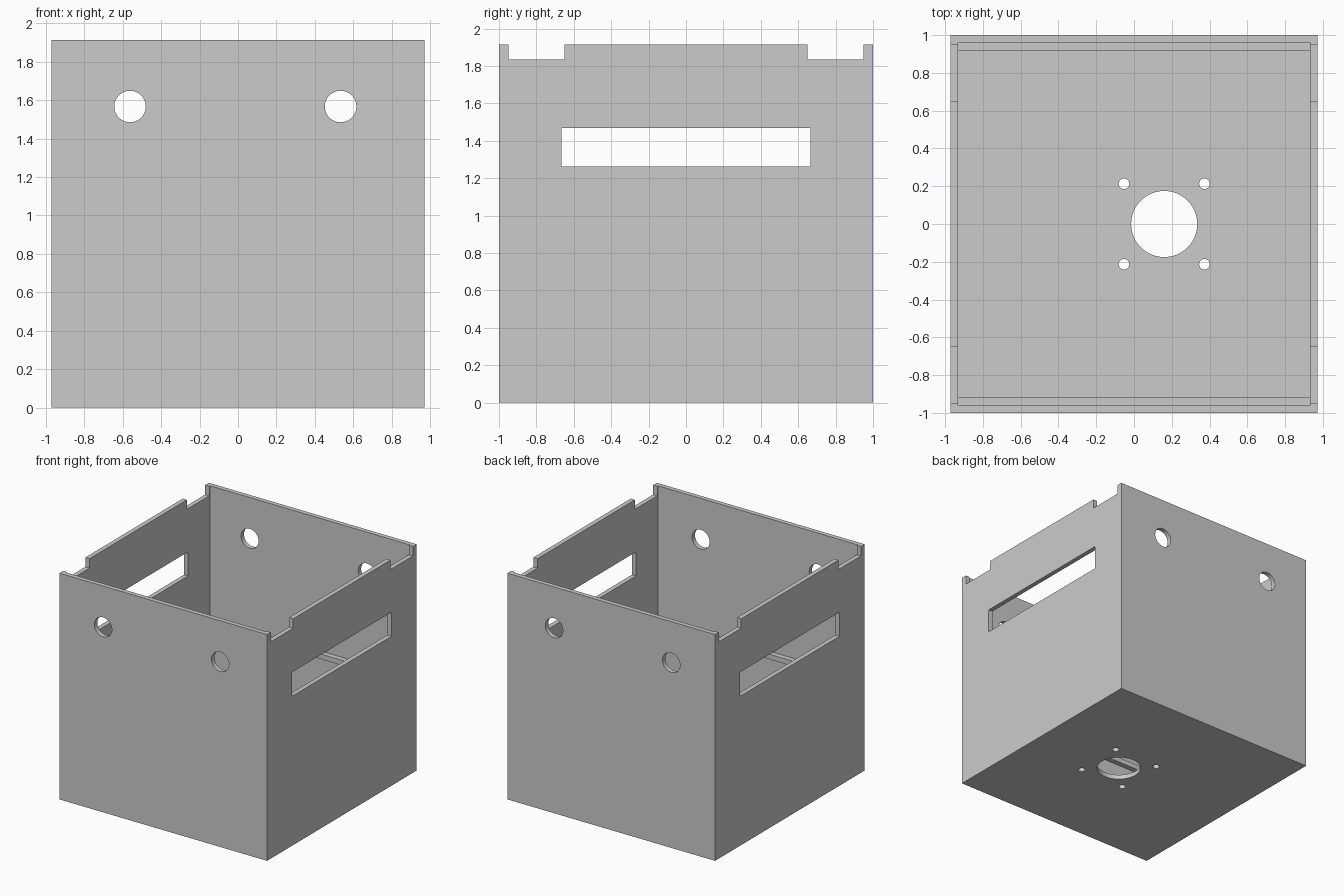
import bpy
from math import pi

if "Cube" in bpy.data.objects:
    bpy.data.objects.remove(bpy.data.objects["Cube"], do_unlink=True)

grey = bpy.data.materials.new("light grey")
grey.use_nodes = True
colour = (0.6, 0.6, 0.6, 1)
grey.diffuse_color = colour
grey.node_tree.nodes["Principled BSDF"].inputs["Base Color"].default_value = colour

# Overall dimensions
X, Y, Z = 0.972, 1.0, 1.914
WALL = 0.039
IX, IY = X - WALL, Y - WALL


def box(name, x, y, z):
    """Box from (min, max) ranges along each axis."""
    ranges = (x, y, z)
    bpy.ops.mesh.primitive_cube_add(size=1, location=[(a + b) / 2 for a, b in ranges])
    ob = bpy.context.object
    ob.name = name
    ob.scale = [b - a for a, b in ranges]
    bpy.ops.object.transform_apply(location=True, rotation=True, scale=True)
    ob.data.materials.append(grey)
    return ob


def rod(name, radius, length, location, rotation=(0, 0, 0)):
    bpy.ops.mesh.primitive_cylinder_add(vertices=48, radius=radius, depth=length,
                                        location=location, rotation=rotation)
    ob = bpy.context.object
    ob.name = name
    ob.data.materials.append(grey)
    return ob


def cut(target, cutter):
    cutter.hide_render = True
    mod = target.modifiers.new("cut", 'BOOLEAN')
    mod.operation = 'DIFFERENCE'
    mod.solver = 'EXACT'
    mod.object = cutter
    bpy.context.view_layer.objects.active = target
    bpy.ops.object.modifier_apply(modifier=mod.name)
    bpy.data.objects.remove(cutter, do_unlink=True)


# Open-topped enclosure
body = box("enclosure", (-X, X), (-Y, Y), (0, Z))
cut(body, box("cavity", (-IX, IX), (-IY, IY), (WALL, Z + 0.5)))

# Long slot through both side walls
cut(body, box("slot", (-2, 2), (-0.666, 0.666), (1.264, 1.468)))

# Notches in the side wall rims
for y in ((-0.95, -0.65), (0.65, 0.95)):
    cut(body, box("notch", (-2, 2), y, (1.834, Z + 0.5)))

# Round holes through the front and back walls
for x in (-0.562, 0.534):
    cut(body, rod("wall_hole", 0.082, 3, (x, 0, 1.567), (pi / 2, 0, 0)))

# Floor opening with four screw holes
CX, OFF = 0.16, 0.213
cut(body, rod("floor_hole", 0.175, 0.4, (CX, 0, 0)))
for sx in (-1, 1):
    for sy in (-1, 1):
        cut(body, rod("screw_hole", 0.028, 0.4, (CX + sx * OFF, sy * OFF, 0)))

# Support ledges inside the front and back walls
for name, s in (("front_ledge", -1), ("back_ledge", 1)):
    box(name, (-IX, IX), sorted((s * 0.917, s * (IY + 0.005))), (0.75, 0.793))

# Smooth hole walls, crisp edges elsewhere
bpy.ops.object.select_all(action='DESELECT')
body.select_set(True)
bpy.context.view_layer.objects.active = body
bpy.ops.object.shade_smooth_by_angle(angle=pi / 6)
